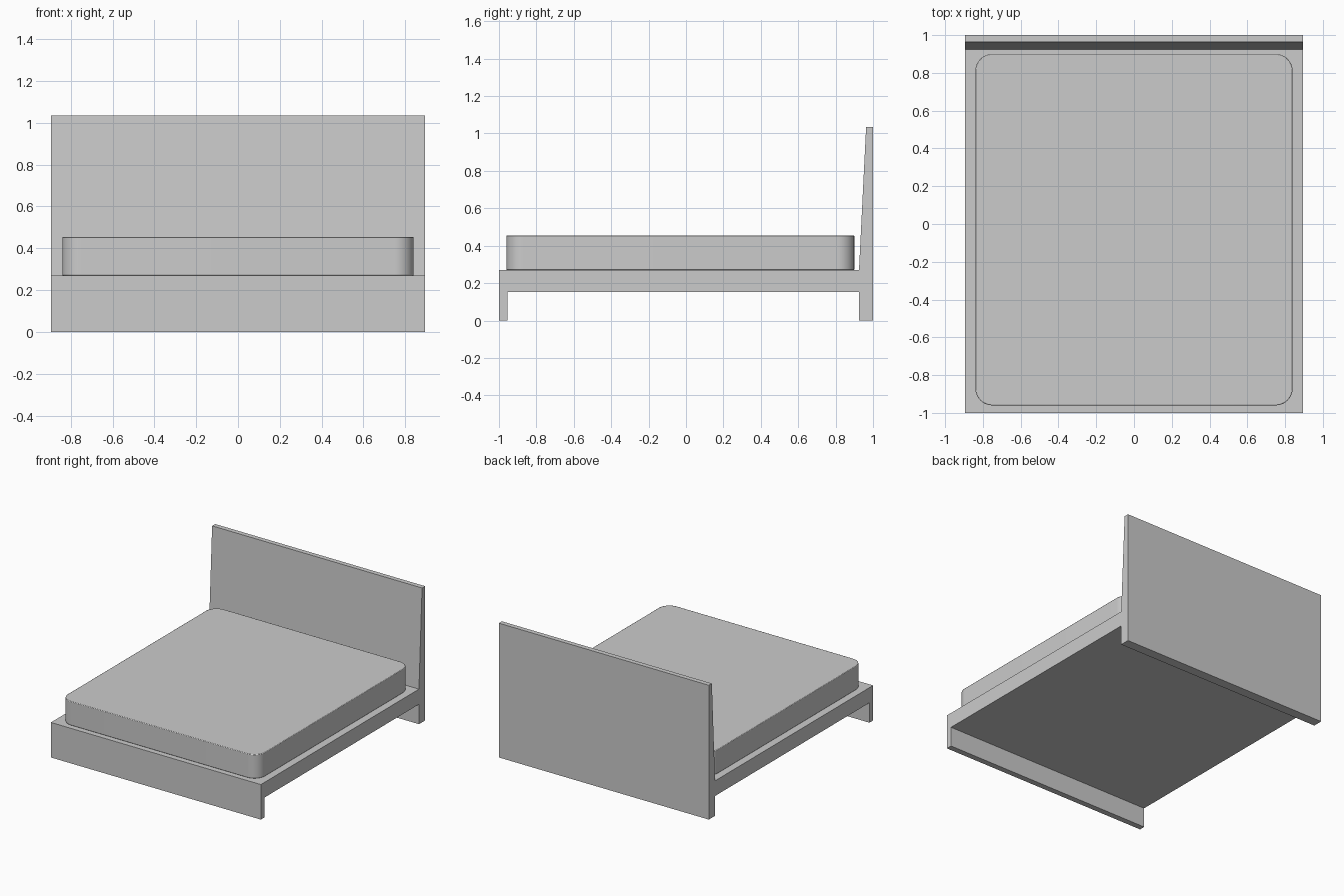
import bpy, bmesh
from math import sin, cos, pi, radians
from mathutils import Vector

cube = bpy.data.objects.get("Cube")
if cube:
    bpy.data.objects.remove(cube, do_unlink=True)

grey = bpy.data.materials.new("light grey")
grey.use_nodes = True
colour = (0.6, 0.6, 0.6, 1)
grey.diffuse_color = colour
grey.node_tree.nodes["Principled BSDF"].inputs["Base Color"].default_value = colour


def extrude_outline(name, points, direction):
    """Make a solid by sweeping a flat outline along a direction."""
    mesh = bpy.data.meshes.new(name)
    bm = bmesh.new()
    face = bm.faces.new([bm.verts.new(p) for p in points])
    swept = bmesh.ops.extrude_face_region(bm, geom=[face])["geom"]
    verts = [v for v in swept if isinstance(v, bmesh.types.BMVert)]
    bmesh.ops.translate(bm, verts=verts, vec=Vector(direction))
    bmesh.ops.recalc_face_normals(bm, faces=bm.faces)
    bm.to_mesh(mesh)
    bm.free()
    mesh.materials.append(grey)
    obj = bpy.data.objects.new(name, mesh)
    bpy.context.collection.objects.link(obj)
    return obj


# Bed frame: side profile with foot panel, platform and sloping headboard
half_width = 0.895
profile = [(-1, 0), (-0.955, 0), (-0.955, 0.153), (0.925, 0.153), (0.925, 0),
           (1, 0), (1, 1.035), (0.963, 1.035), (0.925, 0.27), (-1, 0.27)]
extrude_outline("bed_frame", [(-half_width, y, z) for y, z in profile],
                (2 * half_width, 0, 0))

# Mattress: rounded rectangle with a barely softened top edge
half_x, half_y, centre_y, radius, steps = 0.84, 0.93, -0.03, 0.09, 12
outline = []
for corner, (sx, sy) in enumerate([(1, 1), (-1, 1), (-1, -1), (1, -1)]):
    for i in range(steps + 1):
        a = (corner + i / steps) * pi / 2
        outline.append((sx * (half_x - radius) + radius * cos(a),
                        centre_y + sy * (half_y - radius) + radius * sin(a), 0.27))
mattress = extrude_outline("mattress", outline, (0, 0, 0.185))
bevel = mattress.modifiers.new("soft_edge", "BEVEL")
bevel.width = 0.004
bevel.segments = 2
bevel.limit_method = "ANGLE"
bevel.angle_limit = radians(60)

bpy.ops.object.select_all(action="DESELECT")
mattress.select_set(True)
bpy.context.view_layer.objects.active = mattress
bpy.ops.object.shade_smooth_by_angle(angle=radians(30))
